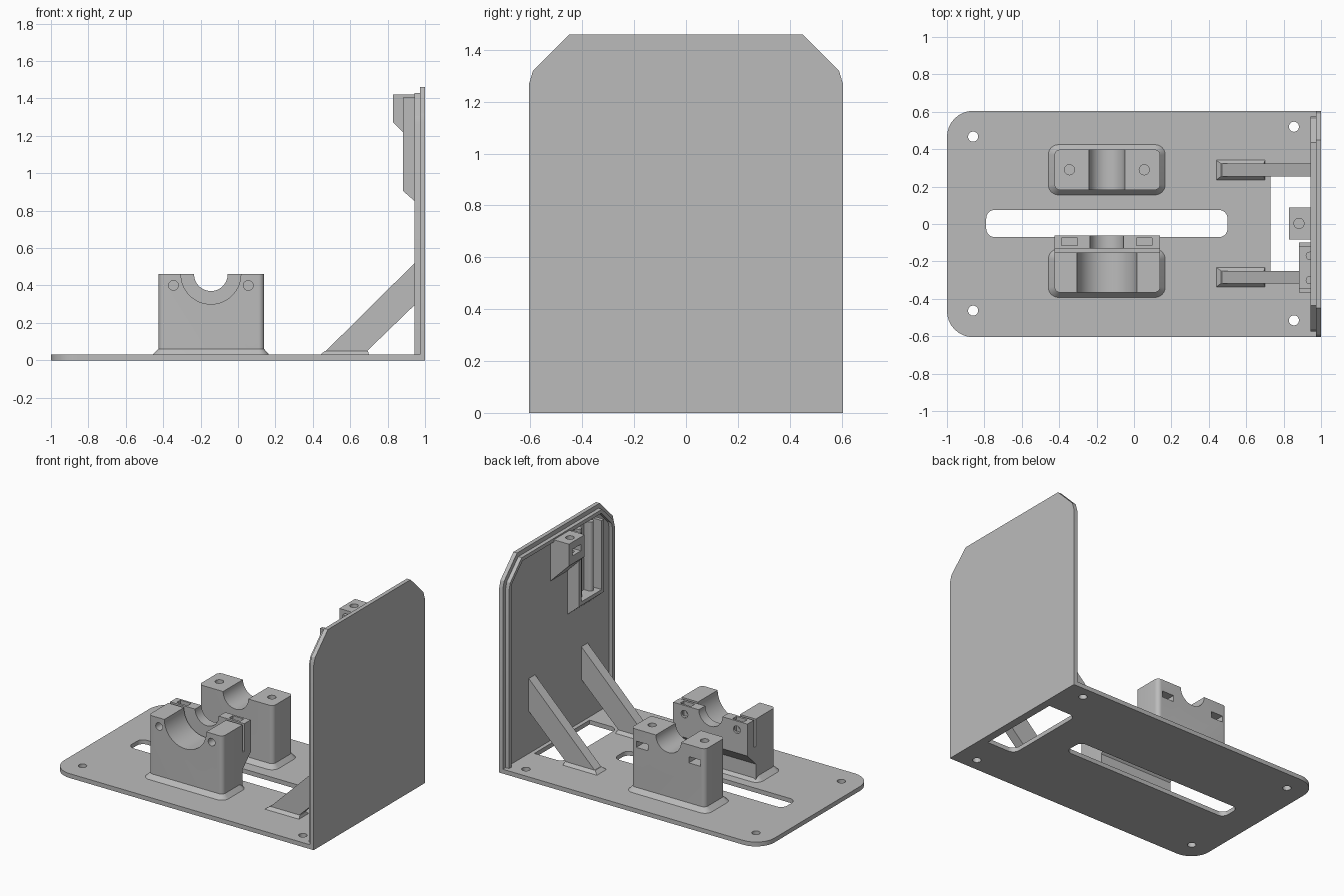
import bpy, bmesh, math

if "Cube" in bpy.data.objects:
    bpy.data.objects.remove(bpy.data.objects["Cube"])

gray = bpy.data.materials.new("plain gray")
gray.diffuse_color = (0.5, 0.5, 0.5, 1)
gray.use_nodes = True
gray.node_tree.nodes["Principled BSDF"].inputs["Base Color"].default_value = gray.diffuse_color


def loft(name, low, high, axis, a, b):
    """Solid between two outlines with equal point counts, at a and b along an axis."""
    place = {'z': lambda u, v, w: (u, v, w),
             'y': lambda u, v, w: (u, w, v),
             'x': lambda u, v, w: (w, u, v)}[axis]
    bm = bmesh.new()
    lo = [bm.verts.new(place(u, v, a)) for u, v in low]
    hi = [bm.verts.new(place(u, v, b)) for u, v in high]
    bm.faces.new(lo)
    bm.faces.new(hi)
    n = len(lo)
    for i in range(n):
        j = (i + 1) % n
        bm.faces.new((lo[i], lo[j], hi[j], hi[i]))
    bmesh.ops.recalc_face_normals(bm, faces=bm.faces)
    me = bpy.data.meshes.new(name)
    bm.to_mesh(me)
    bm.free()
    me.materials.append(gray)
    ob = bpy.data.objects.new(name, me)
    bpy.context.collection.objects.link(ob)
    return ob


def prism(name, pts, axis, a, b):
    return loft(name, pts, pts, axis, a, b)


def rounded(x0, x1, y0, y1, r, steps=8):
    """Rectangle outline; r is one radius or four, from lower left anticlockwise."""
    rs = r if isinstance(r, tuple) else (r,) * 4
    pts = []
    for k, (cx, sx, cy, sy) in enumerate(((x0, 1, y0, 1), (x1, -1, y0, 1),
                                          (x1, -1, y1, -1), (x0, 1, y1, -1))):
        q = rs[k]
        if q == 0:
            pts.append((cx, cy))
            continue
        for i in range(steps + 1):
            t = math.pi + k * math.pi / 2 + i * math.pi / 2 / steps
            pts.append((cx + sx * q + q * math.cos(t), cy + sy * q + q * math.sin(t)))
    return pts


def circle(x, y, r, n=32):
    return [(x + r * math.cos(2 * math.pi * i / n), y + r * math.sin(2 * math.pi * i / n))
            for i in range(n)]


def box(x0, x1, y0, y1, z0, z1, name="cutter"):
    return prism(name, rounded(x0, x1, y0, y1, 0), 'z', z0, z1)


def cut(ob, *cutters):
    bpy.context.view_layer.objects.active = ob
    for c in cutters:
        c.hide_render = True
        m = ob.modifiers.new("cut", 'BOOLEAN')
        m.operation, m.solver, m.object = 'DIFFERENCE', 'EXACT', c
        bpy.ops.object.modifier_apply(modifier=m.name)
        bpy.data.objects.remove(c)
    return ob


def mirrored(half):
    """Closes a half outline by mirroring it across the first coordinate."""
    return half + [(-u, v) for u, v in reversed(half)]


# Base plate with rounded end, long slot, wall-side opening and screw holes
base = prism("base_plate", rounded(-1, 1, -.605, .605, (.14, 0, 0, .14)), 'z', 0, .03)
cut(base,
    prism("cutter", rounded(-.79, .5, -.07, .075, .045), 'z', -.1, .1),
    prism("cutter", rounded(.73, .945, -.3, .3, (.05, 0, 0, .05)), 'z', -.1, .1),
    *[prism("cutter", circle(x, y, .027), 'z', -.1, .1)
      for x, y in ((-.86, .467), (-.86, -.463), (.855, .52), (.855, -.515))])

# Upright wall and the raised rim on its inner side
prism("wall", mirrored([(.605, 0), (.605, 1.27), (.59, 1.32), (.45, 1.46)]), 'x', .972, 1)
rim = prism("wall_rim", mirrored([(.575, .01), (.575, 1.26), (.562, 1.305), (.437, 1.43)]),
            'x', .945, .975)
cut(rim, prism("cutter", mirrored([(.55, -.1), (.55, 1.255), (.54, 1.295), (.428, 1.405)]),
               'x', .9, .972))

# Diagonal braces with flared feet
for side, y0, y1 in (("back", .254, .323), ("front", -.318, -.25)):
    prism(side + "_brace", [(.45, .03), (.67, .03), (.975, .325), (.975, .55)], 'y', y0, y1)
    loft(side + "_brace_foot", rounded(.44, .70, y0 - .018, y1 + .018, 0),
         rounded(.465, .695, y0, y1, 0), 'z', .03, .05)

# Support blocks with flared skirts
X0, X1, CX, TOP = -.425, .14, -.145, .46
BOLTS = (CX - .2, CX + .2)


def skirt(name, y0, y1):
    loft(name, rounded(X0 - .035, X1 + .028, y0 - .028, y1 + .028, .055),
         rounded(X0, X1, y0, y1, .03), 'z', .028, .06)


# Back block: round saddle, bolt holes from above, nut slots from behind
block = prism("back_block", rounded(X0, X1, .182, .398, .03), 'z', .03, TOP)
cut(block, prism("cutter", circle(CX, TOP, .096, 48), 'y', .1, .5),
    *[prism("cutter", circle(x, .29, .027), 'z', .25, .6) for x in BOLTS],
    *[box(x - .045, x + .045, .24, .5, .335, .378) for x in BOLTS])
skirt("back_block_skirt", .182, .398)

# Front block: wide saddle and bolt holes through the front
block = prism("front_block", rounded(X0, X1, -.366, -.152, (.03, .03, 0, 0)), 'z', .03, TOP)
cut(block, prism("cutter", circle(CX, TOP, .16, 64), 'y', -.5, 0),
    *[prism("cutter", circle(x, .40, .026), 'y', -.5, 0) for x in BOLTS])
skirt("front_block_skirt", -.366, -.16)

# Clamp plate behind the front block, separated by a narrow gap above its sloped root
clamp = prism("front_block_clamp", [(-.17, .13), (-.152, .15), (-.061, .24), (-.061, TOP),
                                    (-.131, TOP), (-.131, .27), (-.17, .27)], 'x', X0, X1)
cut(clamp, prism("cutter", circle(CX, TOP, .09, 48), 'y', -.2, 0),
    *[prism("cutter", circle(x, .40, .026), 'y', -.145, 0) for x in BOLTS],
    *[box(x - .042, x + .042, -.115, -.075, .36, .6) for x in BOLTS])

# Upper bolt lug on the wall
lug = prism("wall_lug", [(.83, 1.42), (.83, 1.27), (.975, 1.125), (.975, 1.42)],
            'y', -.083, .088)
cut(lug, prism("cutter", circle(.882, .003, .027), 'z', 1.26, 1.6),
    box(.8, .92, -.042, .047, 1.325, 1.37))

# Holder tray on the wall, open at the top and face, with two guide rails
tray = prism("wall_tray", [(.882, 1.405), (.882, .905), (.975, .825), (.975, 1.405)],
             'y', -.366, -.098)
cut(tray, box(.8, .972, -.342, -.122, .93, 1.6))
for i, y in enumerate((-.17, -.30)):
    prism("tray_rail_%d" % (i + 1), circle(.94, y, .022, 20), 'z', .92, 1.405)
    box(.94, .975, y - .022, y + .022, .92, 1.405, "tray_rail_back_%d" % (i + 1))

# Smooth curved faces while keeping crisp edges
for ob in list(bpy.context.scene.objects):
    bpy.ops.object.select_all(action='DESELECT')
    ob.select_set(True)
    bpy.context.view_layer.objects.active = ob
    bpy.ops.object.shade_smooth_by_angle(angle=math.radians(25))
